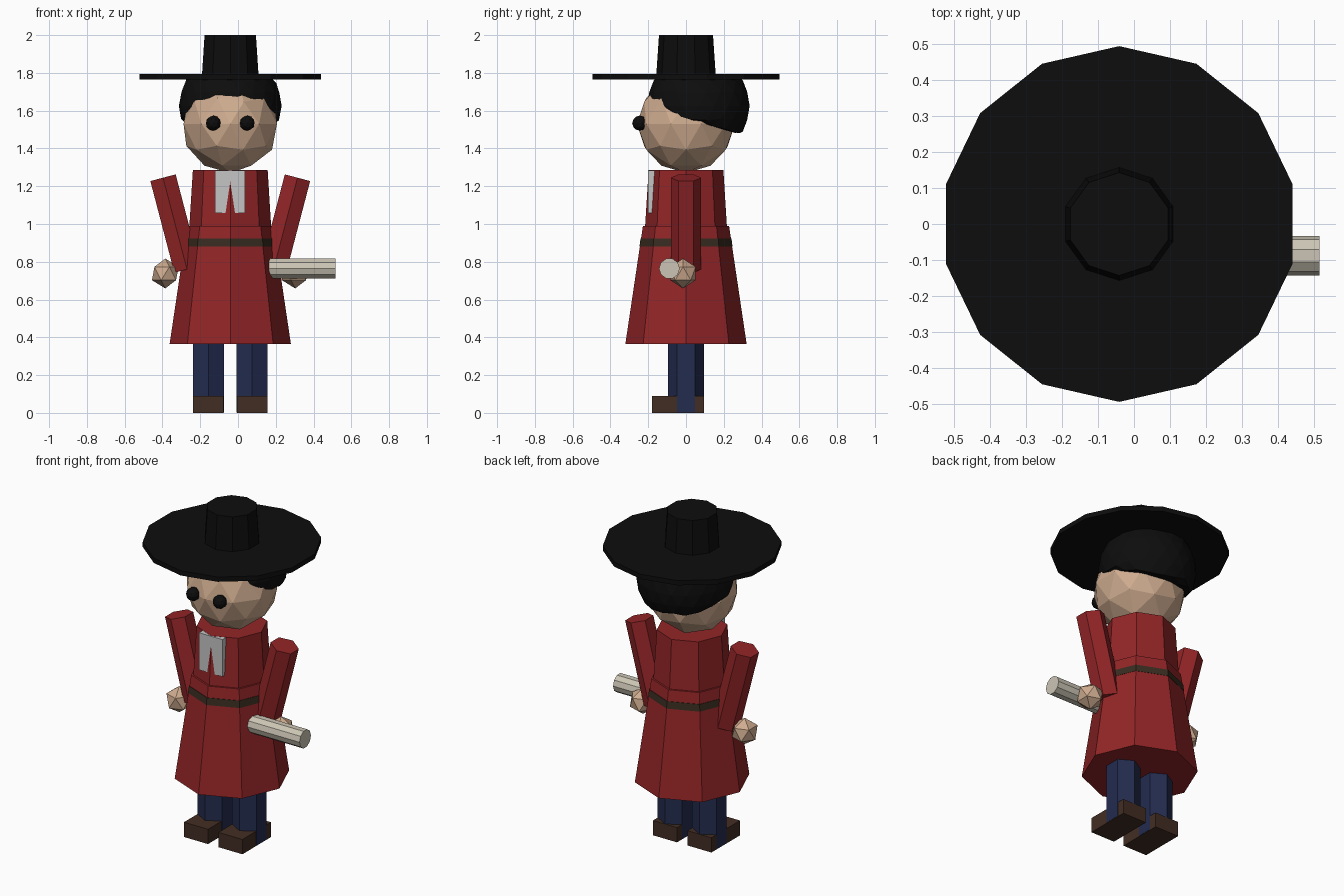
import bpy, math
from mathutils import Vector

if "Cube" in bpy.data.objects:
    bpy.data.objects.remove(bpy.data.objects["Cube"])

CX = -0.041  # body centre line


def material(name, r, g, b):
    m = bpy.data.materials.new(name)
    m.diffuse_color = (r, g, b, 1)
    m.use_nodes = True
    m.node_tree.nodes["Principled BSDF"].inputs["Base Color"].default_value = m.diffuse_color
    return m


RED = material("coat red", 0.29, 0.018, 0.02)
SKIN = material("skin", 0.62, 0.41, 0.275)
BLACK = material("black", 0.004, 0.004, 0.004)
NAVY = material("trouser navy", 0.017, 0.025, 0.078)
BROWN = material("shoe brown", 0.055, 0.027, 0.017)
BELT = material("belt brown", 0.04, 0.025, 0.015)
WHITE = material("cravat white", 0.56, 0.56, 0.56)
CREAM = material("baton cream", 0.6, 0.56, 0.46)


def finish(name, mat):
    o = bpy.context.object
    o.name = name
    o.data.materials.append(mat)
    return o


def frustum(name, mat, sides, r0, r1, a, b, turn=0.0):
    """Prism or frustum from point a (radius r0) to point b (radius r1)."""
    a, b = Vector(a), Vector(b)
    bpy.ops.mesh.primitive_cone_add(vertices=sides, radius1=r0, radius2=r1,
                                    depth=(b - a).length, location=(a + b) / 2)
    o = finish(name, mat)
    d = (b - a).normalized()
    axis_turn = Vector((0, 0, 1)).rotation_difference(d)
    o.rotation_euler = axis_turn.to_euler()
    o.rotation_euler.z += turn
    return o


def ball(name, mat, r, loc, sub):
    bpy.ops.mesh.primitive_ico_sphere_add(subdivisions=sub, radius=r, location=loc)
    return finish(name, mat)


def box(name, mat, lo, hi):
    lo, hi = Vector(lo), Vector(hi)
    bpy.ops.mesh.primitive_cube_add(size=1, location=(lo + hi) / 2)
    o = finish(name, mat)
    o.scale = hi - lo
    return o


# Coat and belt
frustum("coat_body", RED, 8, 0.217, 0.198, (CX, 0, 0.98), (CX, 0, 1.285))
frustum("coat_skirt", RED, 8, 0.321, 0.228, (CX, 0, 0.365), (CX, 0, 0.99))
frustum("belt", BELT, 8, 0.246, 0.241, (CX, 0, 0.882), (CX, 0, 0.924))

# Cravat: the front ridge of the coat pokes through it
box("cravat", WHITE, (-0.122, -0.2018, 1.058), (0.036, -0.165, 1.284))

# Head, eyes and hair
ball("head", SKIN, 0.26, (CX, 0, 1.53), 2)
hair = ball("hair", BLACK, 0.272, (CX, 0.065, 1.625), 3)
for v in hair.data.vertices:  # flatten under the hat and along the neckline
    y, z = v.co.y + 0.065, v.co.z + 1.625
    z = max(z, 1.485 + (0.25 - y) * 0.3)
    v.co.z = min(z, 1.785) - 1.625

# Hat
frustum("hat_brim", BLACK, 14, 0.494, 0.494, (CX, 0, 1.766), (CX, 0, 1.795))
frustum("hat_crown", BLACK, 10, 0.158, 0.143, (CX, 0, 1.78), (CX, 0, 2.0))

# Paired parts
for side, s in (("left", -1), ("right", 1)):
    ball(side + "_eye", BLACK, 0.04, (CX + s * 0.09, -0.245, 1.534), 2)
    frustum(side + "_arm", RED, 6, 0.08, 0.08,
            (CX + s * 0.229, 0, 0.76), (CX + s * 0.356, 0, 1.245))
    ball(side + "_hand", SKIN, 0.079, (CX + s * 0.344, -0.016, 0.738), 1)
    x = CX + s * 0.116
    frustum(side + "_leg", NAVY, 6, 0.095, 0.095, (x, 0, 0.003), (x, 0, 0.5))
    box(side + "_shoe", BROWN, (x - 0.081, -0.18, 0), (x + 0.081, 0.095, 0.09))

# Baton held in the right hand
frustum("baton", CREAM, 10, 0.055, 0.055, (0.163, -0.088, 0.764), (0.515, -0.088, 0.764))
